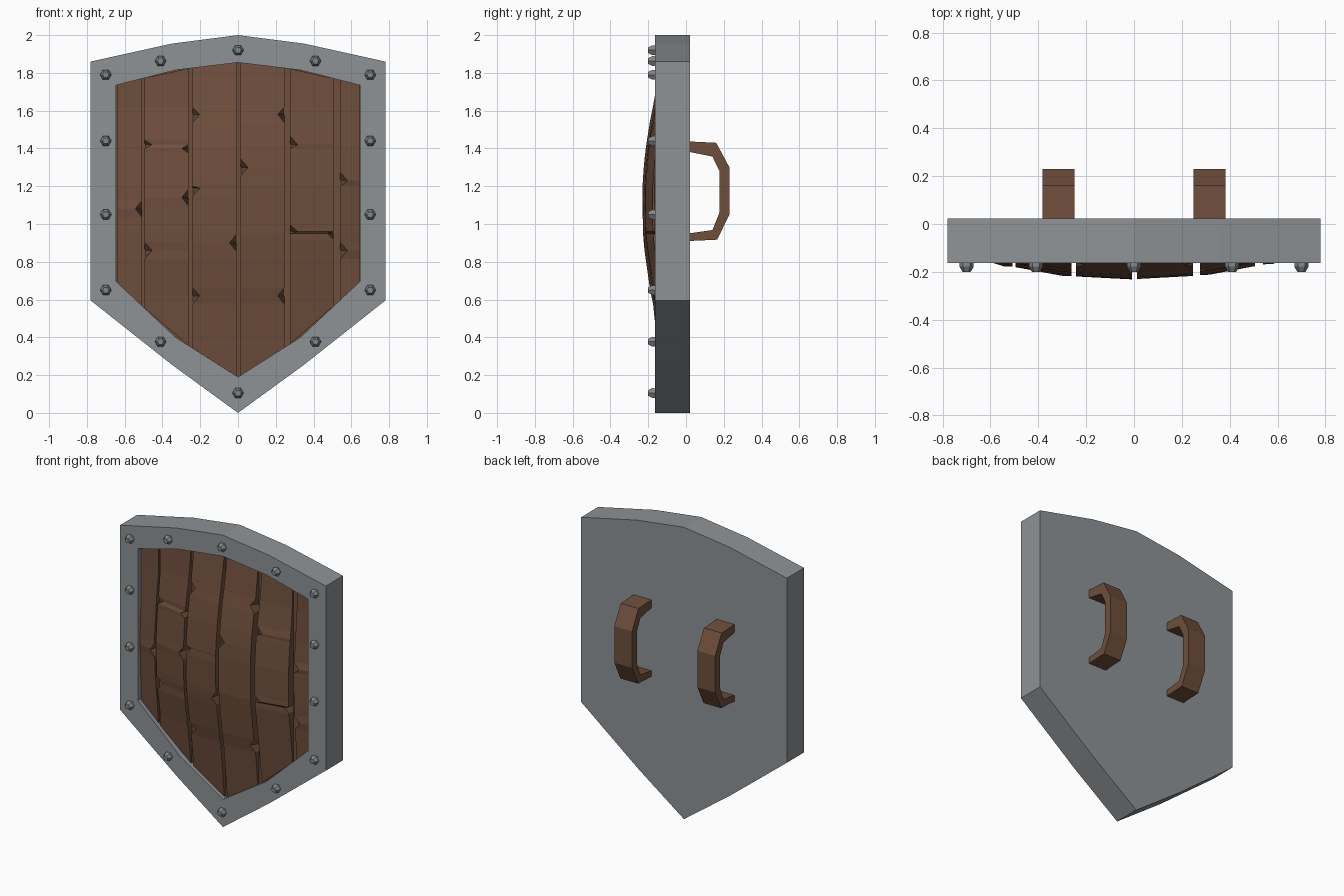
import bpy, bmesh, math

if "Cube" in bpy.data.objects:
    bpy.data.objects.remove(bpy.data.objects["Cube"])


def material(name, rgb):
    m = bpy.data.materials.new(name)
    m.diffuse_color = (*rgb, 1)
    m.use_nodes = True
    m.node_tree.nodes["Principled BSDF"].inputs["Base Color"].default_value = m.diffuse_color
    return m


STEEL = material("steel grey", (0.27, 0.29, 0.305))
WOOD = material("brown wood", (0.158, 0.077, 0.046))
RIVET = material("rivet grey", (0.23, 0.24, 0.25))


def finish(bm, name, mat):
    bmesh.ops.recalc_face_normals(bm, faces=bm.faces)
    me = bpy.data.meshes.new(name)
    bm.to_mesh(me)
    bm.free()
    me.materials.append(mat)
    ob = bpy.data.objects.new(name, me)
    bpy.context.collection.objects.link(ob)
    return ob


def bridge(bm, a, b):
    n = len(a)
    for i in range(n):
        bm.faces.new((a[i], a[(i + 1) % n], b[(i + 1) % n], b[i]))


def mirrored(half):
    # half outline runs from top centre to bottom centre
    return half + [(-x, z) for x, z in half[-2:0:-1]]


def loop(bm, pts, y):
    return [bm.verts.new((x, y, z)) for x, z in pts]


OUTER = [(0, 2.0), (0.35, 1.955), (0.78, 1.86), (0.78, 0.595), (0.35, 0.255), (0, 0)]
INNER = [(0, 1.855), (0.33, 1.815), (0.645, 1.735), (0.645, 0.695), (0.33, 0.40), (0, 0.19)]
FRONT, BACK, FLOOR = -0.163, 0.022, -0.11

# Metal body: solid back with a recess in front
bm = bmesh.new()
rings = [loop(bm, mirrored(OUTER), BACK), loop(bm, mirrored(OUTER), FRONT),
         loop(bm, mirrored(INNER), FRONT), loop(bm, mirrored(INNER), FLOOR)]
for a, b in zip(rings, rings[1:]):
    bridge(bm, a, b)
bm.faces.new(rings[0])
bm.faces.new(rings[-1])
finish(bm, "shield_body", STEEL)

# Wooden backing seen between the planks
bm = bmesh.new()
a, b = loop(bm, mirrored(INNER), FLOOR + 0.005), loop(bm, mirrored(INNER), -0.122)
bridge(bm, a, b)
bm.faces.new(a)
bm.faces.new(b)
finish(bm, "plank_backing", WOOD)


def edge_z(x, pts):
    x = abs(x)
    for (x0, z0), (x1, z1) in zip(pts, pts[1:]):
        if x <= x1:
            return z0 + (z1 - z0) * (x - x0) / (x1 - x0)
    return pts[-1][1]


def bulge(x, z):
    return min(-0.232 + 0.21 * (x * x + (z - 1.1) ** 2), -0.135)


def plank(name, x0, x1, chips0, chips1):
    top = [edge_z(x, INNER[:3]) for x in (x0, x1)]
    bot = [edge_z(x, INNER[:2:-1]) for x in (x0, x1)]
    levels = {0.62, 0.95, 1.2, 1.4, 1.62}
    for z in chips0 + chips1:
        levels |= {round(z - 0.045, 3), z, round(z + 0.045, 3)}
    levels = [z for z in sorted(levels) if max(bot) + 0.02 < z < min(top) - 0.02]
    rows = [bot] + [[z, z] for z in levels] + [top]
    bm = bmesh.new()
    quads = []
    for zl, zr in rows:
        # chips move only the front edge, leaving a slanted cut
        fl = x0 + (0.04 if zl in chips0 else 0)
        fr = x1 - (0.035 if zr in chips1 else 0)
        quads.append([bm.verts.new(c) for c in (
            (fl, bulge(x0, zl), zl), (fr, bulge(x1, zr), zr),
            (x1, -0.115, zr), (x0, -0.115, zl))])
    for a, b in zip(quads, quads[1:]):
        bridge(bm, a, b)
    bm.faces.new(quads[0])
    bm.faces.new(quads[-1])
    bmesh.ops.triangulate(bm, faces=[f for f in bm.faces if len(f.verts) > 4])
    finish(bm, name, WOOD)


# Bulging chipped planks: left x, right x, chip heights on each edge
PLANKS = [(-0.64, -0.508, [], [1.08]),
          (-0.495, -0.262, [1.42, 0.86], [1.4, 1.14]),
          (-0.242, -0.009, [1.58, 1.19, 0.62], [0.9]),
          (0.013, 0.246, [1.3], [1.58, 0.62]),
          (0.276, 0.506, [1.42, 0.96], [0.95]),
          (0.54, 0.642, [1.23, 0.86], [])]
for i, p in enumerate(PLANKS):
    plank(f"plank_{i + 1}", *p)

# Hexagonal domed rivets around the rim
SPOTS = [(0, 1.92), (0.41, 1.863), (0.7, 1.79), (0.7, 1.44), (0.7, 1.05),
         (0.7, 0.65), (0.41, 0.377), (0, 0.105)]
for i, (cx, cz) in enumerate(mirrored(SPOTS)):
    bm = bmesh.new()
    rings = []
    for r, y in ((0.028, -0.155), (0.03, -0.178), (0.017, -0.2)):
        rings.append(loop(bm, [(cx + r * math.cos(k * math.pi / 3),
                                cz + r * math.sin(k * math.pi / 3)) for k in range(6)], y))
    for a, b in zip(rings, rings[1:]):
        bridge(bm, a, b)
    bm.faces.new(rings[0])
    bm.faces.new(rings[-1])
    finish(bm, f"rivet_{i + 1}", RIVET)

# Two wooden grips on the back
GRIP_OUT = [(0.015, 1.437), (0.16, 1.43), (0.23, 1.30), (0.23, 1.05), (0.165, 0.917), (0.015, 0.91)]
GRIP_IN = [(0.015, 1.382), (0.14, 1.357), (0.177, 1.28), (0.177, 1.06), (0.14, 0.968), (0.015, 0.95)]
for side, cx in (("left", -0.315), ("right", 0.315)):
    bm = bmesh.new()
    secs = []
    for o, n in zip(GRIP_OUT, GRIP_IN):
        secs.append([bm.verts.new((cx + s * 0.067, y, z))
                     for s, (y, z) in ((-1, o), (1, o), (1, n), (-1, n))])
    for a, b in zip(secs, secs[1:]):
        bridge(bm, a, b)
    bm.faces.new(secs[0])
    bm.faces.new(secs[-1])
    finish(bm, f"grip_{side}", WOOD)
